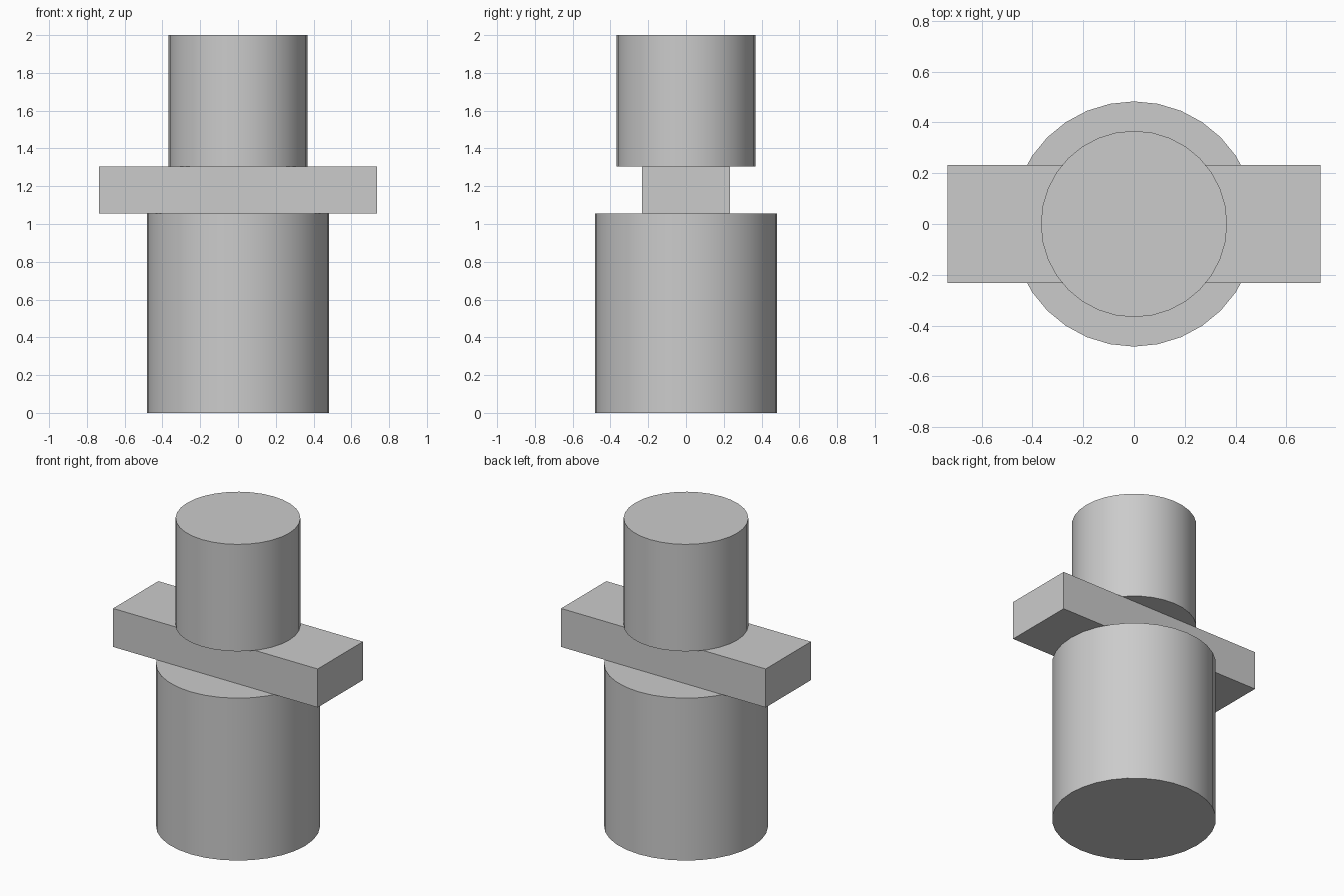
import bpy, math

if "Cube" in bpy.data.objects:
    bpy.data.objects.remove(bpy.data.objects["Cube"])

grey = bpy.data.materials.new("plain grey")
grey.diffuse_color = (0.6, 0.6, 0.6, 1)
grey.use_nodes = True
grey.node_tree.nodes["Principled BSDF"].inputs["Base Color"].default_value = grey.diffuse_color


def cylinder(name, radius, z0, z1):
    bpy.ops.mesh.primitive_cylinder_add(vertices=32, radius=radius, depth=z1 - z0,
                                        location=(0, 0, (z0 + z1) / 2))
    ob = bpy.context.object
    ob.name = name
    ob.data.materials.append(grey)
    bpy.ops.object.shade_smooth_by_angle(angle=math.radians(30))


# Wide lower body and narrower upper body
cylinder("lower_cylinder", 0.483, 0.0, 1.055)
cylinder("upper_cylinder", 0.367, 1.305, 2.0)

# Flat crossbar between the cylinders
bpy.ops.mesh.primitive_cube_add(size=1, location=(0, 0, 1.18))
bar = bpy.context.object
bar.name = "crossbar"
bar.scale = (1.47, 0.464, 0.25)
bpy.ops.object.transform_apply(location=False, rotation=False, scale=True)
bar.data.materials.append(grey)
